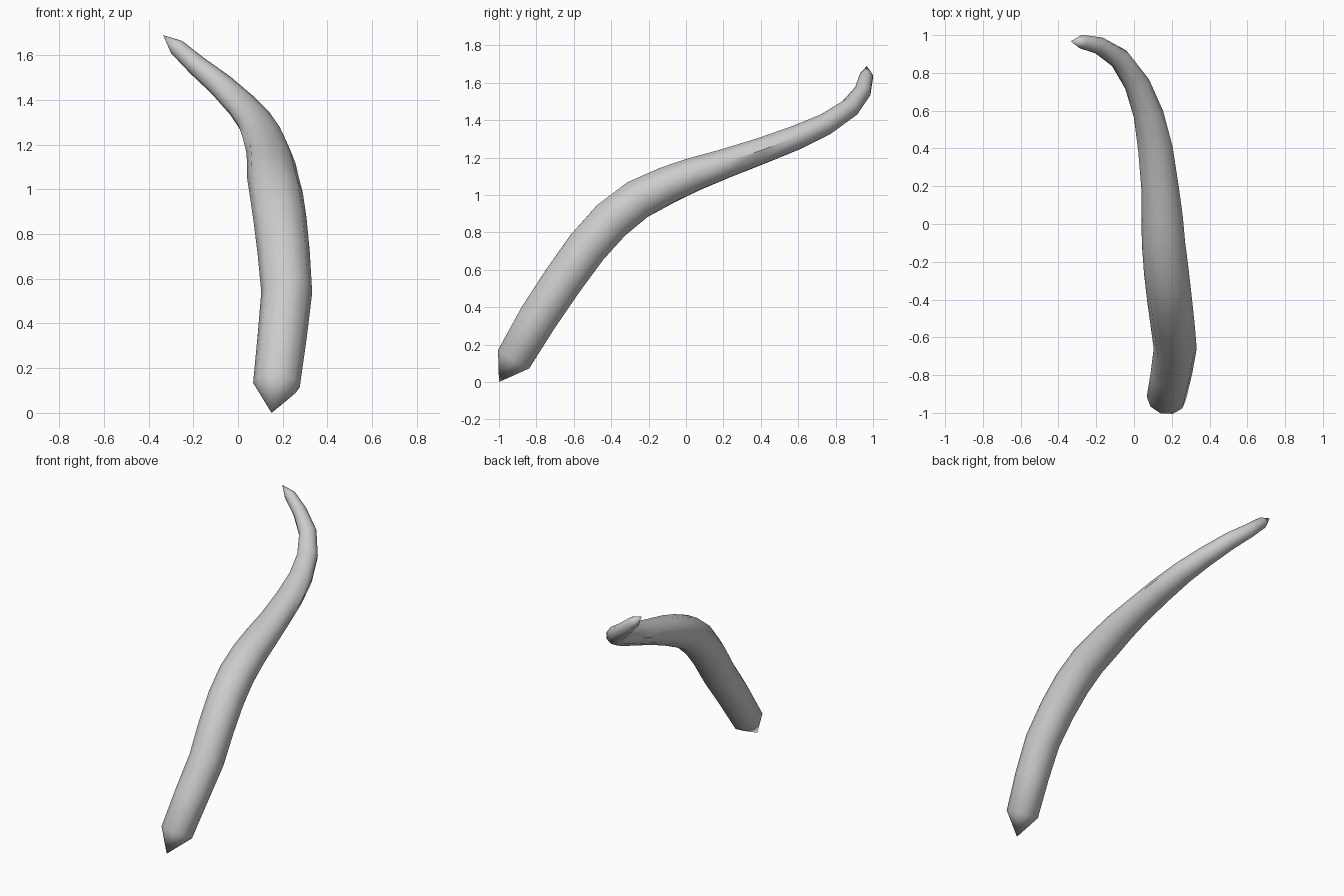
import bpy, bmesh, math
from mathutils import Vector

cube = bpy.data.objects.get("Cube")
if cube:
    bpy.data.objects.remove(cube)

SIDES = 10
# Centre line stations: x, y, z, half width, half height
PATH = [
    (.172, -.92, .125, .105, .102), (.198, -.79, .345, .11, .11),
    (.218, -.66, .54, .114, .113), (.204, -.53, .72, .117, .115),
    (.188, -.4, .865, .119, .116), (.172, -.26, .975, .119, .112),
    (.156, -.1, 1.053, .115, .104), (.149, .04, 1.11, .109, .094),
    (.137, .2, 1.165, .099, .082), (.113, .4, 1.235, .092, .073),
    (.077, .58, 1.303, .08, .068), (.017, .74, 1.375, .069, .061),
    (-.075, .875, 1.465, .058, .054), (-.185, .945, 1.555, .046, .046),
    (-.275, .965, 1.637, .037, .037),
]
BASE_TIP, END_TIP = (.15, -1, 0), (-.335, .967, 1.69)

mat = bpy.data.materials.new("plain grey")
mat.use_nodes = True
mat.diffuse_color = (.6, .6, .6, 1)
mat.node_tree.nodes["Principled BSDF"].inputs["Base Color"].default_value = (.6, .6, .6, 1)

# Sweep the tapering section along the centre line
bm = bmesh.new()
points = [Vector(p[:3]) for p in PATH]
side = Vector((1, 0, 0))
rings = []
for i, (p, row) in enumerate(zip(points, PATH)):
    along = (points[min(i + 1, len(points) - 1)] - points[max(i - 1, 0)]).normalized()
    side = (side - along * side.dot(along)).normalized()
    up = side.cross(along)
    angles = [math.tau * k / SIDES for k in range(SIDES)]
    rings.append([bm.verts.new(p + side * row[3] * math.cos(a) + up * row[4] * math.sin(a))
                  for a in angles])

for a, b in zip(rings, rings[1:]):
    for k in range(SIDES):
        n = (k + 1) % SIDES
        bm.faces.new((a[k], a[n], b[n], b[k]))

# Pointed caps at both ends
for ring, tip in ((rings[0], BASE_TIP), (rings[-1], END_TIP)):
    apex = bm.verts.new(tip)
    for k in range(SIDES):
        bm.faces.new((ring[k], ring[(k + 1) % SIDES], apex))

bmesh.ops.recalc_face_normals(bm, faces=bm.faces)
mesh = bpy.data.meshes.new("curved_horn")
bm.to_mesh(mesh)
bm.free()
mesh.materials.append(mat)
horn = bpy.data.objects.new("curved_horn", mesh)
bpy.context.collection.objects.link(horn)
bpy.context.view_layer.objects.active = horn
horn.select_set(True)
bpy.ops.object.shade_smooth_by_angle(angle=math.radians(42))
